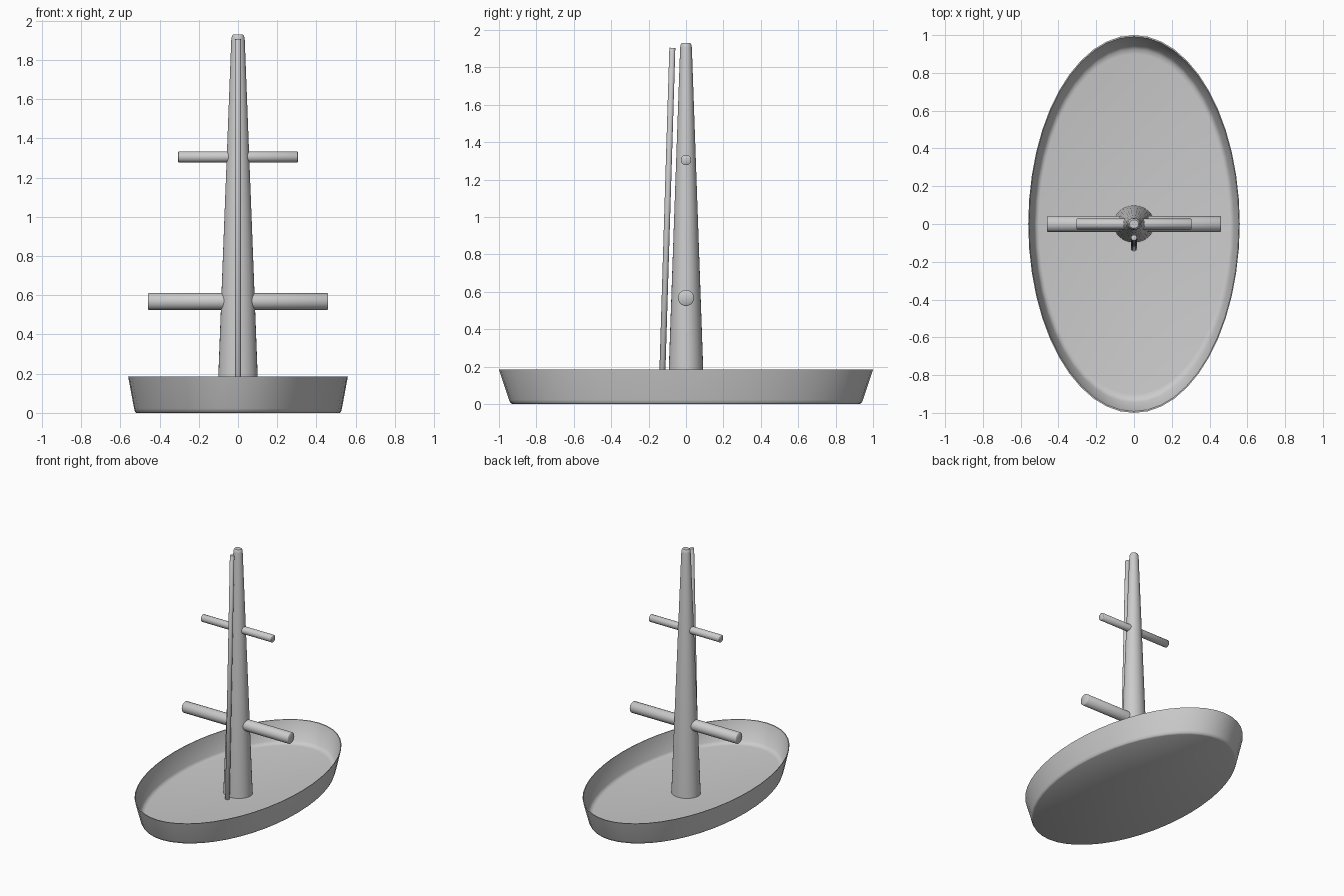
import bpy, bmesh, math
from mathutils import Vector

if "Cube" in bpy.data.objects:
    bpy.data.objects.remove(bpy.data.objects["Cube"])


def lathe(name, profile, segments, sx=1.0, sy=1.0):
    """Revolve (radius, z) points around z; radius 0 makes a pole."""
    bm = bmesh.new()
    rings = []
    for r, z in profile:
        if r == 0:
            rings.append([bm.verts.new((0, 0, z))] * segments)
        else:
            rings.append([bm.verts.new((r * sx * math.cos(a), r * sy * math.sin(a), z))
                          for a in (2 * math.pi * i / segments for i in range(segments))])
    for low, high in zip(rings, rings[1:]):
        for i in range(segments):
            j = (i + 1) % segments
            quad = list(dict.fromkeys((low[i], low[j], high[j], high[i])))
            bm.faces.new(quad)
    bmesh.ops.recalc_face_normals(bm, faces=bm.faces)
    mesh = bpy.data.meshes.new(name)
    bm.to_mesh(mesh)
    bm.free()
    obj = bpy.data.objects.new(name, mesh)
    bpy.context.collection.objects.link(obj)
    bpy.context.view_layer.objects.active = obj
    obj.select_set(True)
    bpy.ops.object.shade_smooth_by_angle(angle=math.radians(50))
    obj.select_set(False)
    return obj


def rod(name, start, end, radius, bevel):
    """Round bar with softened ends between two points."""
    start, end = Vector(start), Vector(end)
    axis = end - start
    n = axis.length
    obj = lathe(name, [(0, 0), (radius - bevel, 0), (radius, bevel),
                       (radius, n - bevel), (radius - bevel, n), (0, n)], 24)
    obj.location = start
    obj.rotation_euler = axis.to_track_quat('Z', 'Y').to_euler()
    return obj


# Thin-walled oval tray: outside up to the rim, then down the inside
lathe("oval_tray", [(0, 0), (0.925, 0), (0.938, 0.006), (0.946, 0.022), (1.0, 0.185),
                    (0.992, 0.185), (0.945, 0.04), (0.925, 0.024), (0.9, 0.02), (0, 0.02)],
      48, 0.56, 1.0)

# Tapered mast with a softened tip
lathe("mast", [(0, 0.018), (1.0, 0.018), (0.32, 1.905), (0.29, 1.922), (0.23, 1.93), (0, 1.93)],
      32, 0.107, 0.098)

# Cross bars
rod("lower_crossbar", (-0.46, 0, 0.568), (0.46, 0, 0.568), 0.043, 0.004)
rod("upper_crossbar", (-0.305, 0, 1.305), (0.305, 0, 1.305), 0.028, 0.003)

# Slender leaning pole in front of the mast
rod("leaning_pole", (0, -0.131, 0.018), (0, -0.073, 1.905), 0.016, 0.002)
